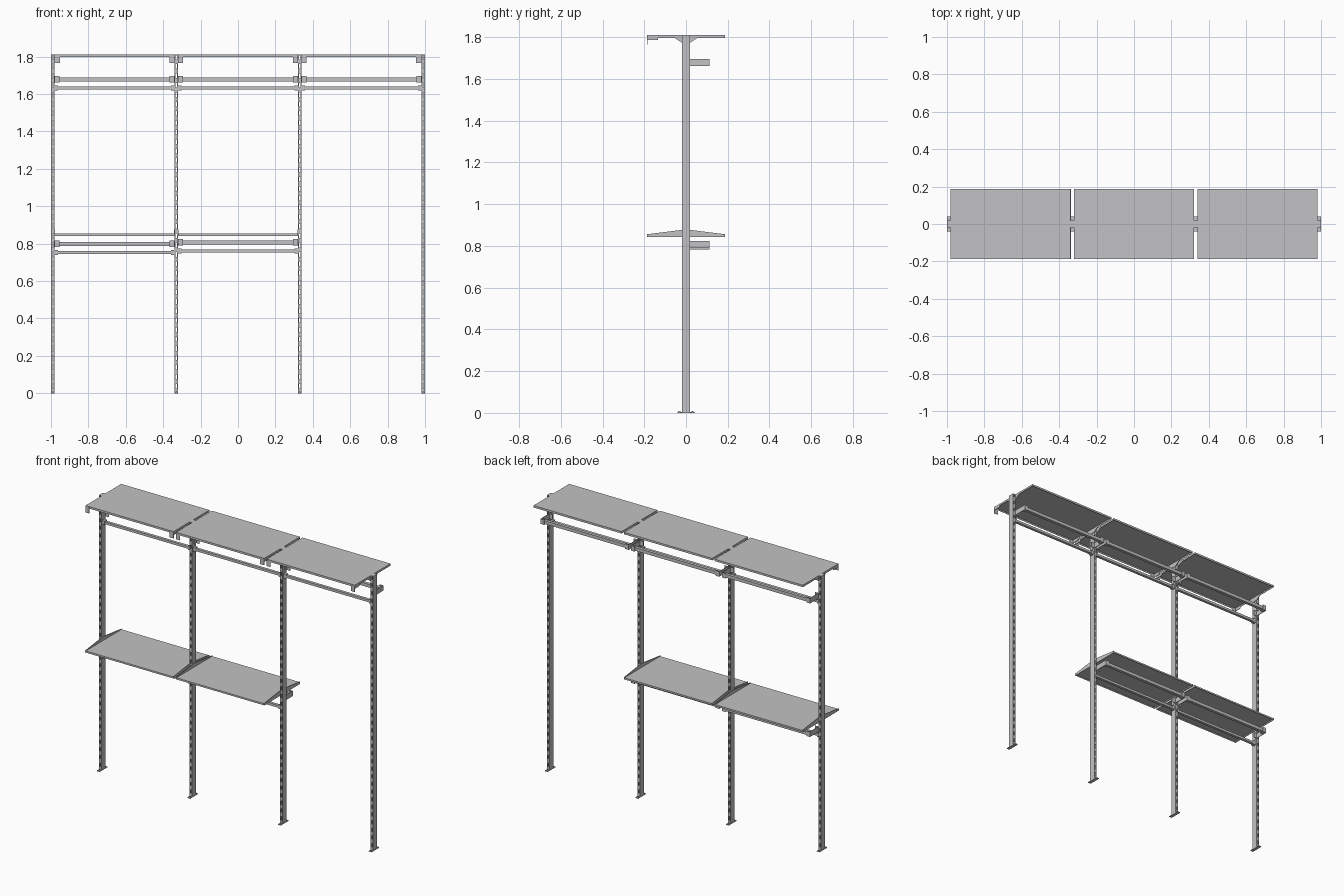
import bpy, bmesh

if "Cube" in bpy.data.objects:
    bpy.data.objects.remove(bpy.data.objects["Cube"])

grey = bpy.data.materials.new("light_grey_steel")
grey.diffuse_color = (0.54, 0.545, 0.555, 1)
grey.use_nodes = True
grey.node_tree.nodes["Principled BSDF"].inputs["Base Color"].default_value = grey.diffuse_color


def finish(name, bm):
    bmesh.ops.recalc_face_normals(bm, faces=bm.faces)
    me = bpy.data.meshes.new(name)
    bm.to_mesh(me)
    bm.free()
    me.materials.append(grey)
    ob = bpy.data.objects.new(name, me)
    bpy.context.collection.objects.link(ob)
    return ob


def box(bm, x0, x1, y0, y1, z0, z1):
    vs = bmesh.ops.create_cube(bm, size=1)["verts"]
    for v in vs:
        v.co.x = x0 if v.co.x < 0 else x1
        v.co.y = y0 if v.co.y < 0 else y1
        v.co.z = z0 if v.co.z < 0 else z1


def plate(bm, pts, x0, x1):
    """Extrude a y-z outline along x."""
    a = [bm.verts.new((x0, y, z)) for y, z in pts]
    f = bm.faces.new(a)
    r = bmesh.ops.extrude_face_region(bm, geom=[f])["geom"]
    for v in r:
        if isinstance(v, bmesh.types.BMVert):
            v.co.x = x1


POSTS = (-0.99, -0.33, 0.33, 0.99)
BAYS = (-0.66, 0.0, 0.66)
TOP = 1.81
W = 0.0092      # half width of a post
D = 0.02        # half depth of a post
HALF = 0.321    # half length of a shelf
DEPTH = 0.186   # half depth of a shelf
T = 0.002       # sheet thickness


# Slotted hollow posts with foot plates
def post(x):
    bm = bmesh.new()
    for s in (-1, 1):
        a, b = sorted((s * W, s * (W - T)))
        box(bm, x + a, x + b, -D, D, 0, TOP)
        ya, yb = sorted((s * D, s * (D - T)))
        for t in (-1, 1):
            c, d = sorted((t * (W - T), t * 0.003))
            box(bm, x + c, x + d, ya, yb, 0, TOP)
        n = 36
        for i in range(n):
            z = i * TOP / n
            box(bm, x - 0.003, x + 0.003, ya, yb, z, z + 0.026)
    box(bm, x - W, x + W, -D, D, TOP - 0.003, TOP)
    finish("slotted_post", bm)
    bm = bmesh.new()
    box(bm, x - 0.01, x + 0.01, -0.04, 0.04, 0, 0.005)
    for s in (-1, 1):
        box(bm, x - 0.004, x + 0.004, s * 0.031 - 0.004, s * 0.031 + 0.004, 0.005, 0.009)
    finish("foot_plate", bm)


# Folded shelf pan with a rim on all four edges
def shelf(x, ztop, h):
    bm = bmesh.new()
    x0, x1, z0 = x - HALF, x + HALF, ztop - h
    box(bm, x0, x1, -DEPTH, DEPTH, ztop - 0.003, ztop)
    for s in (-1, 1):
        a, b = sorted((s * DEPTH, s * (DEPTH - T)))
        box(bm, x0, x1, a, b, z0, ztop - 0.003)
        a, b = sorted((s * HALF, s * (HALF - T)))
        box(bm, x + a, x + b, -DEPTH + T, DEPTH - T, z0, ztop - 0.003)
    finish("shelf", bm)


# Top shelf brackets: gussets at the post and tags at the front edge
def top_brackets(x):
    for s in (-1, 1):
        e = x + s * HALF
        i = e - s * 0.003
        bm = bmesh.new()
        for t in (-1, 1):
            plate(bm, [(0, TOP - 0.035), (t * 0.022, TOP - 0.035), (t * 0.05, TOP - 0.016),
                       (t * 0.08, TOP - 0.005), (0, TOP - 0.005)], e, i)
        finish("top_shelf_gusset", bm)
        bm = bmesh.new()
        a, b = sorted((e, e - s * 0.028))
        box(bm, a, b, -DEPTH - 0.001, -DEPTH + 0.002, TOP - 0.045, TOP - 0.005)
        a, b = sorted((e, i))
        box(bm, a, b, -DEPTH, -0.135, TOP - 0.024, TOP - 0.003)
        finish("front_edge_tag", bm)


# Lower shelf brackets: sloped end plates rising to the post
def low_brackets(x):
    for s in (-1, 1):
        e = x + s * (HALF + 0.001)
        bm = bmesh.new()
        plate(bm, [(-0.187, 0.842), (0.187, 0.842), (0.187, 0.856), (0.025, 0.876),
                   (-0.025, 0.876), (-0.187, 0.856)], e, e - s * 0.004)
        finish("sloped_shelf_bracket", bm)


# Rear hanging rail on two arms, plus the cross rail between posts
def rails(x, z):
    for s in (-1, 1):
        e = x + s * HALF
        bm = bmesh.new()
        a, b = sorted((e, e - s * 0.003))
        box(bm, a, b, 0.0, 0.112, z, z + 0.034)
        a, b = sorted((e, e - s * 0.026))
        box(bm, a, b, 0.02, 0.023, z, z + 0.034)
        box(bm, a, b, 0.109, 0.112, z, z + 0.034)
        box(bm, a, b, 0.084, 0.109, z + 0.001, z + 0.004)
        finish("rail_arm", bm)
        bm = bmesh.new()
        a, b = sorted((e, e - s * 0.018))
        box(bm, a, b, -0.012, 0.012, z - 0.042, z - 0.016)
        finish("cross_rail_collar", bm)
    bm = bmesh.new()
    box(bm, x - HALF + 0.003, x + HALF - 0.003, 0.088, 0.108, z + 0.005, z + 0.026)
    finish("hanging_rail", bm)
    bm = bmesh.new()
    box(bm, x - HALF, x + HALF, -0.009, 0.009, z - 0.037, z - 0.021)
    finish("cross_rail", bm)


for px in POSTS:
    post(px)

for bx in BAYS:
    shelf(bx, TOP, 0.013)
    top_brackets(bx)
    rails(bx, 1.661)

for bx, rz in zip(BAYS[:2], (0.782, 0.79)):
    shelf(bx, 0.853, 0.011)
    low_brackets(bx)
    rails(bx, rz)
